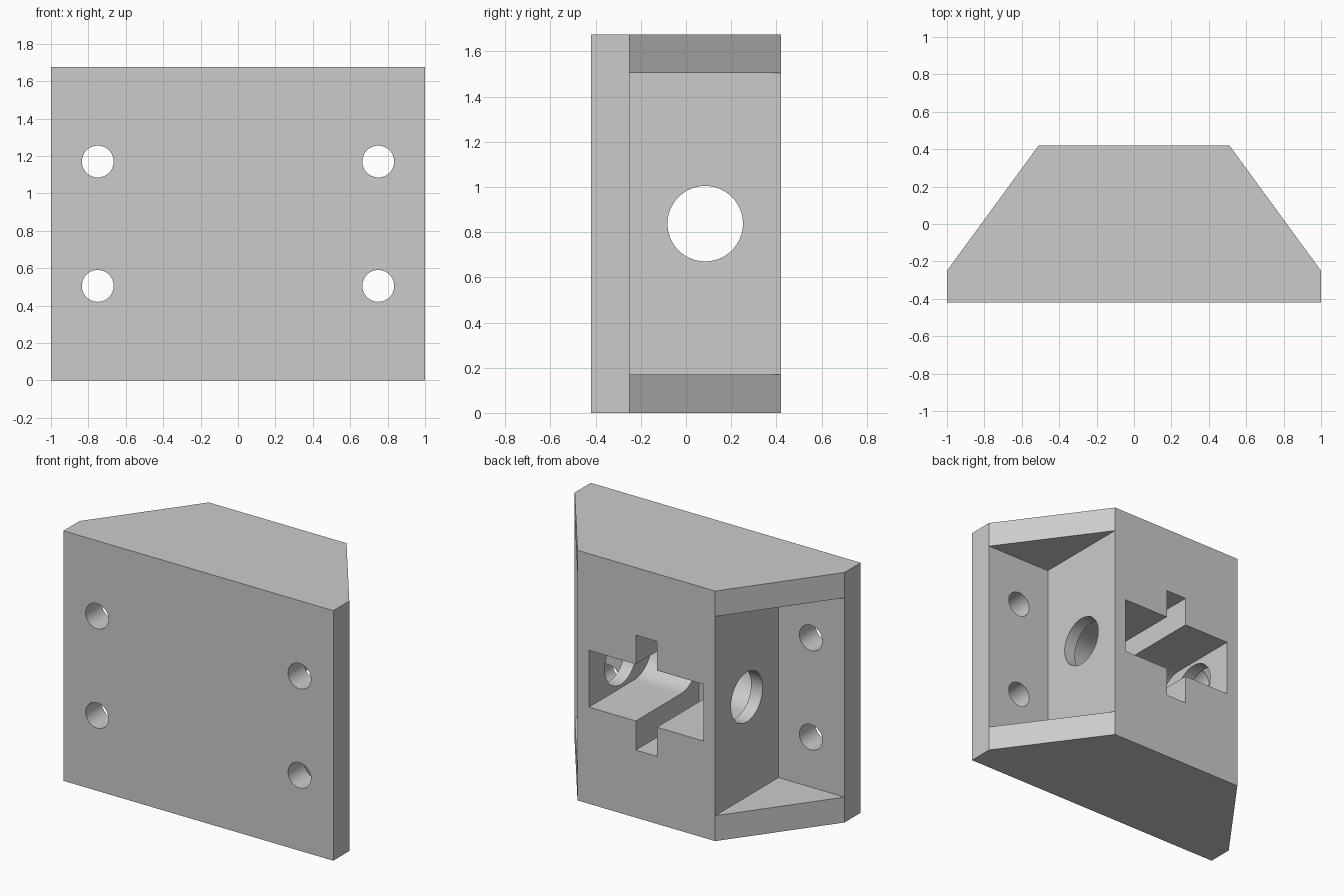
import bpy
import bmesh
import math

cube = bpy.data.objects.get("Cube")
if cube:
    bpy.data.objects.remove(cube, do_unlink=True)

HEIGHT = 1.675
MID_Z = HEIGHT / 2
FRONT, BACK, PLATE = -0.42, 0.42, -0.25   # PLATE is the rear of the mounting plate

grey = bpy.data.materials.new("plain grey")
grey.use_nodes = True
grey.diffuse_color = (0.6, 0.6, 0.6, 1)
grey.node_tree.nodes["Principled BSDF"].inputs["Base Color"].default_value = (0.6, 0.6, 0.6, 1)


def prism(name, profile, axis, start, end):
    """Extrude a 2D profile along x (profile in y, z), y (x, z) or z (x, y)."""
    place = {"x": lambda a, b, d: (d, a, b),
             "y": lambda a, b, d: (a, d, b),
             "z": lambda a, b, d: (a, b, d)}[axis]
    bm = bmesh.new()
    face = bm.faces.new([bm.verts.new(place(a, b, start)) for a, b in profile])
    moved = bmesh.ops.extrude_face_region(bm, geom=[face])["geom"]
    bmesh.ops.translate(bm, vec=place(0, 0, end - start),
                        verts=[v for v in moved if isinstance(v, bmesh.types.BMVert)])
    bmesh.ops.recalc_face_normals(bm, faces=bm.faces)
    mesh = bpy.data.meshes.new(name)
    bm.to_mesh(mesh)
    bm.free()
    mesh.materials.append(grey)
    obj = bpy.data.objects.new(name, mesh)
    bpy.context.collection.objects.link(obj)
    return obj


def rect(a0, a1, b0, b1):
    return [(a0, b0), (a1, b0), (a1, b1), (a0, b1)]


def arc(a, b, radius, start=0, sweep=360, steps=64):
    count = steps if sweep == 360 else steps + 1
    angles = [math.radians(start + sweep * i / steps) for i in range(count)]
    return [(a + radius * math.cos(t), b + radius * math.sin(t)) for t in angles]


# Solid block with sloping flanks
block = prism("bracket_block", [(-1, FRONT), (1, FRONT), (1, PLATE), (0.51, BACK),
                                (-0.51, BACK), (-1, PLATE)], "z", 0, HEIGHT)
cutters = []

# Side pockets and the four screw holes
for side in (-1, 1):
    cutters.append(prism("side_pocket_cutter", rect(PLATE, 0.6, 0.17, HEIGHT - 0.17),
                         "x", side * 0.51, side * 1.2))
    for z in (0.505, 1.17):
        cutters.append(prism("screw_hole_cutter", arc(side * 0.75, z, 0.085, steps=48),
                             "y", -0.6, 0.0))

# Cross-shaped socket: wide slot with a rounded end, narrow slot with a flat end
half = 0.19
rounded = arc(PLATE + half + 0.002, MID_Z, half, 90, 180, 32)
cutters.append(prism("wide_slot_cutter", rounded + [(0.6, MID_Z - half), (0.6, MID_Z + half)],
                     "x", -0.425, 0.425))
cutters.append(prism("narrow_slot_cutter", rect(-0.078, 0.078, MID_Z - 0.385, MID_Z + 0.385),
                     "y", PLATE, 0.6))

# Cross bore through both inner walls
cutters.append(prism("cross_bore_cutter", arc(0.085, MID_Z, 0.167), "x", -1.3, 1.3))

# Carve the block
for cutter in cutters:
    mod = block.modifiers.new(cutter.name, "BOOLEAN")
    mod.operation = "DIFFERENCE"
    mod.solver = "EXACT"
    mod.object = cutter
bpy.context.view_layer.objects.active = block
block.select_set(True)
for mod in list(block.modifiers):
    bpy.ops.object.modifier_apply(modifier=mod.name)
for cutter in cutters:
    bpy.data.objects.remove(cutter, do_unlink=True)

bpy.ops.object.select_all(action="DESELECT")
block.select_set(True)
bpy.ops.object.shade_smooth_by_angle(angle=math.radians(30))
